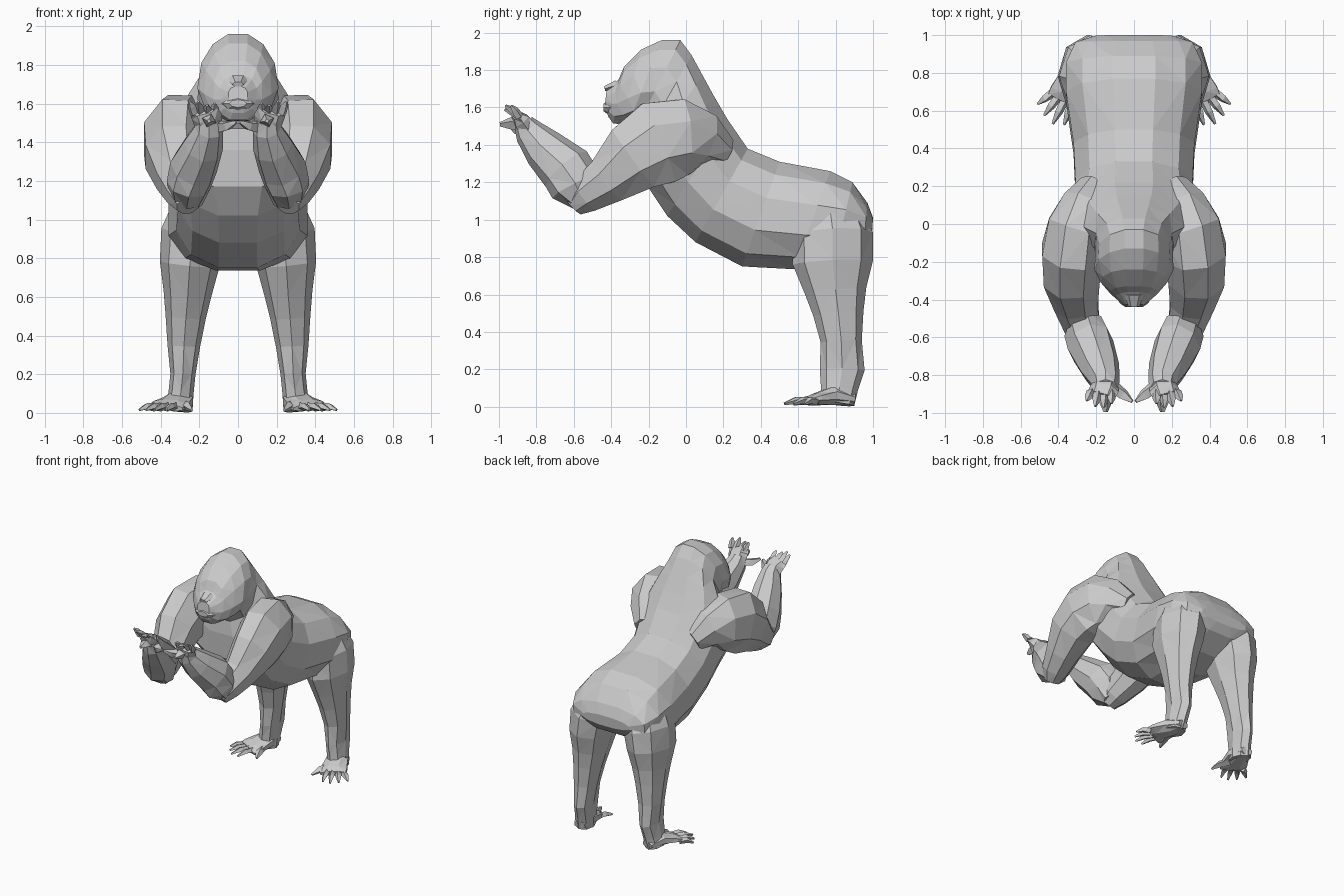
import bpy, bmesh, math
from mathutils import Vector


def loft(bm, rings):
    """Skin a list of equal-length rings and cap both ends."""
    vs = [[bm.verts.new(p) for p in r] for r in rings]
    n = len(vs[0])
    for a, b in zip(vs, vs[1:]):
        for i in range(n):
            j = (i + 1) % n
            bm.faces.new((a[i], a[j], b[j], b[i]))
    bm.faces.new(vs[0])
    bm.faces.new(vs[-1])


def tube(bm, path, sides=8, turn=0.0):
    """Tapered limb; path entries are x, y, z, radius across, radius deep."""
    pts = [Vector(p[:3]) for p in path]
    rings = []
    for i, p in enumerate(path):
        t = (pts[min(i + 1, len(pts) - 1)] - pts[max(i - 1, 0)]).normalized()
        a = Vector((1, 0, 0))
        a = (a - t * a.dot(t)).normalized()
        b = t.cross(a)
        ring = []
        for k in range(sides):
            ang = math.tau * k / sides + turn
            ring.append(pts[i] + a * p[3] * math.cos(ang) + b * p[4] * math.sin(ang))
        rings.append(ring)
    loft(bm, rings)


def digit(bm, base, tip, r, lift):
    """Finger or toe with a bent knuckle."""
    b, t = Vector(base), Vector(tip)
    m = b.lerp(t, 0.55) + Vector((0, 0, lift))
    tube(bm, [(*b, r, r), (*m, r * 0.9, r * 0.8), (*t, r * 0.3, r * 0.3)], 4, 0.3)


def finish(bm, name):
    bmesh.ops.triangulate(bm, faces=[f for f in bm.faces if len(f.verts) == 4])
    bmesh.ops.recalc_face_normals(bm, faces=bm.faces)
    me = bpy.data.meshes.new(name)
    bm.to_mesh(me)
    bm.free()
    ob = bpy.data.objects.new(name, me)
    bpy.context.collection.objects.link(ob)
    return ob


def pair(name, build):
    """Build a part on +x and its mirror image on -x."""
    made = []
    for side, s in (("left", 1), ("right", -1)):
        bm = bmesh.new()
        build(bm)
        for v in bm.verts:
            v.co.x *= s
        made.append(finish(bm, side + "_" + name))
    return made


# Trunk, neck and head: top y, top z, bottom y, bottom z, half width, narrowing at top
sections = [
    (1.00, 1.01, 0.995, 0.93, 0.20, 0),
    (0.97, 1.09, 0.95, 0.87, 0.31, 0),
    (0.89, 1.20, 0.79, 0.78, 0.36, 0),
    (0.77, 1.26, 0.58, 0.735, 0.36, 0),
    (0.50, 1.31, 0.30, 0.75, 0.32, 0),
    (0.33, 1.38, 0.05, 0.88, 0.31, 0),
    (0.22, 1.54, -0.10, 1.02, 0.325, 0),
    (0.15, 1.66, -0.20, 1.17, 0.345, 0.15),
    (0.09, 1.77, -0.21, 1.36, 0.28, 0.15),
    (0.03, 1.88, -0.20, 1.47, 0.205, 0.1),
    (-0.03, 1.96, -0.24, 1.54, 0.195, 0.2),
    (-0.13, 1.96, -0.30, 1.53, 0.20, 0.2),
    (-0.24, 1.91, -0.35, 1.51, 0.17, 0.1),
    (-0.33, 1.82, -0.39, 1.515, 0.125, 0),
    (-0.36, 1.75, -0.415, 1.55, 0.095, 0),
    (-0.425, 1.69, -0.435, 1.60, 0.05, 0),
]
bm = bmesh.new()
rings = []
for ty, tz, by, bz, w, narrow in sections:
    ring = []
    for k in range(12):
        a = math.tau * (k + 0.5) / 12
        c, s = math.cos(a), math.sin(a)
        x = math.copysign(abs(c) ** 0.88, c) / 0.97 * w * (1 - narrow * s)
        h = math.copysign(abs(s) ** 0.9, s) / 0.97
        ring.append((x, (ty + by) / 2 + h * (ty - by) / 2, (tz + bz) / 2 + h * (tz - bz) / 2))
    rings.append(ring)
loft(bm, rings)
body = finish(bm, "body")

# Nose
bm = bmesh.new()
tube(bm, [(0, -0.37, 1.72, 0.055, 0.03), (0, -0.435, 1.70, 0.03, 0.015)], 6)
finish(bm, "nose")

# Lips
bm = bmesh.new()
tube(bm, [(0, -0.36, 1.60, 0.11, 0.05), (0, -0.42, 1.60, 0.075, 0.035), (0, -0.44, 1.60, 0.045, 0.02)])
finish(bm, "lips")

# Upper arms, running out of the upper back through heavy shoulders
limbs = pair("upper_arm", lambda b: tube(b, [
    (0.19, 0.20, 1.36, 0.10, 0.09),
    (0.245, 0.09, 1.42, 0.145, 0.165),
    (0.30, -0.02, 1.44, 0.17, 0.22),
    (0.325, -0.15, 1.41, 0.175, 0.245),
    (0.33, -0.28, 1.33, 0.16, 0.205),
    (0.305, -0.42, 1.21, 0.125, 0.14),
    (0.275, -0.54, 1.13, 0.10, 0.105),
    (0.26, -0.60, 1.07, 0.06, 0.06)], 8, math.pi / 8))

# Forearms
limbs += pair("forearm", lambda b: tube(b, [
    (0.265, -0.545, 1.08, 0.08, 0.06),
    (0.255, -0.585, 1.18, 0.115, 0.145),
    (0.23, -0.64, 1.27, 0.125, 0.145),
    (0.18, -0.76, 1.38, 0.105, 0.115),
    (0.15, -0.84, 1.47, 0.075, 0.08),
    (0.15, -0.87, 1.52, 0.065, 0.055)]))

# Hind legs, top buried in the rump
limbs += pair("leg", lambda b: tube(b, [
    (0.305, 0.81, 0.015, 0.07, 0.09),
    (0.295, 0.82, 0.10, 0.065, 0.10),
    (0.285, 0.835, 0.20, 0.065, 0.12),
    (0.28, 0.83, 0.35, 0.085, 0.11),
    (0.27, 0.815, 0.50, 0.105, 0.135),
    (0.26, 0.80, 0.62, 0.125, 0.165),
    (0.25, 0.785, 0.77, 0.155, 0.215),
    (0.23, 0.785, 0.92, 0.17, 0.215),
    (0.19, 0.77, 1.05, 0.15, 0.17)], 8))


# Open hands
def hand(b):
    tube(b, [(0.15, -0.83, 1.46, 0.065, 0.06), (0.16, -0.88, 1.53, 0.08, 0.05),
             (0.175, -0.91, 1.56, 0.075, 0.025)], 6)
    tips = [(0.12, -0.95, 1.60), (0.16, -0.97, 1.59), (0.205, -0.965, 1.61), (0.25, -0.935, 1.61)]
    for i, tip in enumerate(tips):
        digit(b, (0.12 + 0.036 * i, -0.89, 1.55), tip, 0.024, 0.005)
    digit(b, (0.11, -0.86, 1.48), (0.01, -0.94, 1.505), 0.035, -0.01)
    digit(b, (0.15, -0.88, 1.51), (0.15, -0.995, 1.51), 0.04, 0.005)


pair("hand", hand)


# Feet with spread toes
def foot(b):
    tube(b, [(0.295, 0.90, 0.04, 0.045, 0.03), (0.31, 0.79, 0.06, 0.085, 0.055),
             (0.35, 0.69, 0.04, 0.105, 0.032), (0.37, 0.65, 0.03, 0.10, 0.02)], 8, math.pi / 8)
    tips = [(0.37, 0.525), (0.43, 0.53), (0.475, 0.575), (0.51, 0.635)]
    for i, (x, y) in enumerate(tips):
        digit(b, (0.32 + 0.036 * i, 0.66 + 0.012 * i, 0.03), (x, y, 0.015), 0.024, 0.012)
    digit(b, (0.29, 0.72, 0.035), (0.24, 0.575, 0.015), 0.03, 0.01)
    for v in b.verts:
        v.co.z = max(v.co.z, 0.0)


pair("foot", foot)

# Merge the limbs into the trunk so the skin is continuous
bpy.context.view_layer.objects.active = body
for limb in limbs:
    mod = body.modifiers.new("merge", 'BOOLEAN')
    mod.operation = 'UNION'
    mod.solver = 'EXACT'
    mod.object = limb
    bpy.ops.object.modifier_apply(modifier=mod.name)
    bpy.data.objects.remove(limb)
